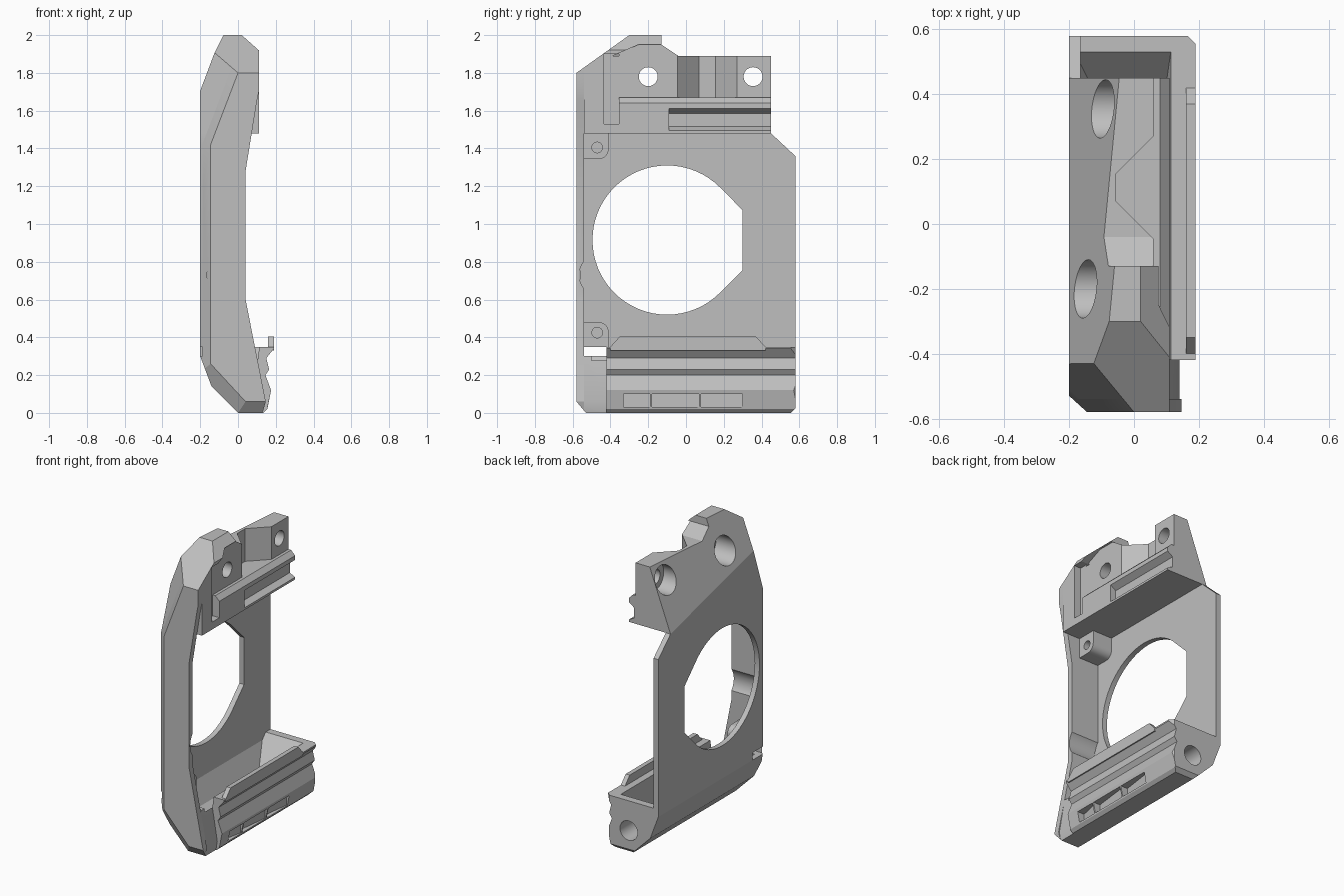
import bpy, bmesh, math
from mathutils import Vector

if "Cube" in bpy.data.objects:
    bpy.data.objects.remove(bpy.data.objects["Cube"])

grey = bpy.data.materials.new("plain grey")
grey.use_nodes = True
COLOUR = (0.52, 0.52, 0.52, 1)
grey.diffuse_color = COLOUR
grey.node_tree.nodes["Principled BSDF"].inputs["Base Color"].default_value = COLOUR


def new_object(name, bm):
    bmesh.ops.recalc_face_normals(bm, faces=bm.faces)
    mesh = bpy.data.meshes.new(name)
    bm.to_mesh(mesh)
    bm.free()
    mesh.materials.append(grey)
    obj = bpy.data.objects.new(name, mesh)
    bpy.context.collection.objects.link(obj)
    return obj


def prism(name, axis, pts, lo, hi):
    """Extrude a flat outline along one axis."""
    place = {"x": lambda p, t: (t, p[0], p[1]),
             "y": lambda p, t: (p[0], t, p[1]),
             "z": lambda p, t: (p[0], p[1], t)}[axis]
    bm = bmesh.new()
    face = bm.faces.new([bm.verts.new(place(p, lo)) for p in pts])
    top = bmesh.ops.extrude_face_region(bm, geom=[face])["geom"]
    shift = Vector(place((0, 0), hi - lo))
    bmesh.ops.translate(bm, vec=shift, verts=[v for v in top if isinstance(v, bmesh.types.BMVert)])
    return new_object(name, bm)


def rect(a0, a1, b0, b1):
    return [(a0, b0), (a1, b0), (a1, b1), (a0, b1)]


def arc(a, b, r, start, end, steps):
    angles = [math.radians(start + (end - start) * i / steps) for i in range(steps + 1)]
    return [(a + r * math.cos(t), b + r * math.sin(t)) for t in angles]


def rod(axis, a, b, r, lo, hi):
    return prism("rod", axis, arc(a, b, r, 0, 352.5, 47), lo, hi)


def chop(obj, point, normal):
    """Slice off everything on the normal side of a plane."""
    bm = bmesh.new()
    bm.from_mesh(obj.data)
    cut = bmesh.ops.bisect_plane(bm, geom=bm.verts[:] + bm.edges[:] + bm.faces[:],
                                 plane_co=point, plane_no=normal, clear_outer=True)
    edges = [e for e in cut["geom_cut"] if isinstance(e, bmesh.types.BMEdge)]
    bmesh.ops.contextual_create(bm, geom=edges)
    bmesh.ops.recalc_face_normals(bm, faces=bm.faces)
    bm.to_mesh(obj.data)
    bm.free()


def chop_through(obj, a, b, c):
    """Slice with a plane through three points, keeping the middle of the model."""
    a, b, c = Vector(a), Vector(b), Vector(c)
    n = (b - a).cross(c - a)
    chop(obj, a, n if n.dot(a - Vector((0, 0, 1))) > 0 else -n)


def combine(obj, operation, others, keep=False):
    for other in others:
        mod = obj.modifiers.new("combine", "BOOLEAN")
        mod.operation, mod.solver, mod.object = operation, "EXACT", other
    bpy.context.view_layer.update()
    graph = bpy.context.evaluated_depsgraph_get()
    mesh = bpy.data.meshes.new_from_object(obj.evaluated_get(graph))
    obj.modifiers.clear()
    obj.data = mesh
    if not keep:
        for other in others:
            bpy.data.objects.remove(other)


# Faceted outer envelope that trims every part
envelope = prism("envelope", "z", rect(-0.2, 0.19, -0.58, 0.58), 0, 2)
chop_through(envelope, (-0.2, -0.41, 1.7), (-0.2, 0.45, 1.48), (-0.06, -0.13, 2))
chop_through(envelope, (-0.2, -0.53, 1.42), (-0.145, -0.58, 1.42), (0, -0.58, 1.8))
chop_through(envelope, (-0.145, -0.58, 0.26), (0.04, -0.58, 0.06), (0, -0.53, 0))
for point, normal in [((-0.2, 0, 0.3), (-0.16, 0, -0.06)),
                      ((0, 0, 0), (-1, 0, -1)),
                      ((0, -0.58, 1.8), (0, -0.2, 0.28)),
                      ((-0.2, -0.53, 0), (-0.05, -0.055, 0)),
                      ((0, -0.58, 0.06), (0, -0.06, -0.05)),
                      ((0.02, 0, 2), (0.08, 0, 0.09)),
                      ((0.19, 0.555, 0), (1, 1, 0)),
                      ((0, 0.58, 0.025), (0, 1, -1))]:
    chop(envelope, point, normal)

# Side plate with a round opening flattened towards the back
side_plate = prism("side_plate", "x", [(-0.54, 0.35), (0.6, 0.35), (0.6, 1.34), (0.45, 1.48), (-0.54, 1.48)],
                   -0.3, -0.165)
opening = arc(-0.1, 0.915, 0.395, 45, 315, 48) + [(0.3, 0.757), (0.3, 1.073)]
combine(side_plate, "DIFFERENCE", [prism("opening", "x", opening, -0.4, 0)])

# Front wall with a waisted inner edge and a shallow scallop
front_wall = prism("front_wall", "y", [(-0.3, -0.1), (0.13, -0.1), (0.13, 0), (0.147, 0.06), (0.04, 0.6), (0.04, 1.28),
                                       (0.1, 1.65), (0.11, 1.7), (0.11, 2.1), (-0.3, 2.1)], -0.7, -0.54)
combine(front_wall, "DIFFERENCE", [rod("x", -0.45, 0.73, 0.115, -0.165, 0.2)])

# Upper block: stepped body, raised front cap and neck
upper_block = prism("upper_block", "y", [(-0.3, 1.48), (0.11, 1.48), (0.11, 1.64), (0.08, 1.67), (0.06, 1.67),
                                         (0.06, 1.89), (-0.3, 1.89)], -0.54, 0.45)
cap = prism("cap", "x", [(-0.54, 1.48), (-0.435, 1.48), (-0.435, 1.87), (-0.25, 1.95), (-0.13, 1.95),
                         (-0.13, 2.1), (-0.54, 2.1)], -0.3, 0.11)
neck = prism("neck", "x", [(-0.54, 1.8), (-0.04, 1.8), (-0.04, 1.89), (-0.13, 1.95), (-0.13, 1.97), (-0.54, 1.97)],
             -0.3, 0.06)
combine(upper_block, "UNION", [cap, neck])
cutters = [
    prism("channel", "x", rect(-0.435, -0.355, 1.53, 1.9), 0.06, 0.3),
    prism("notch", "z", [(0.075, 0.285), (-0.055, 0.155), (-0.055, 0.07), (0.075, -0.06)], 1.67, 2.1),
    prism("rail_groove", "y", [(0.13, 1.625), (0.07, 1.585), (0.07, 1.515), (0.13, 1.485)], -0.09, 0.6)]
for y in (-0.2, 0.355):
    cutters += [rod("x", y, 1.78, 0.05, -0.4, 0.3), rod("x", y, 1.78, 0.09, -0.4, -0.02)]
combine(upper_block, "DIFFERENCE", cutters)

# Lower block: ridged rail, plain front end and a lip, hollowed as a trough
lower_block = prism("lower_block", "y", [(-0.3, -0.1), (0.135, -0.1), (0.135, 0), (0.155, 0.02), (0.175, 0.12),
                                         (0.145, 0.2), (0.165, 0.23), (0.15, 0.29), (0.19, 0.34), (0.19, 0.35),
                                         (-0.3, 0.35)], -0.42, 0.7)
front_end = prism("front_end", "y", [(-0.3, -0.1), (0.13, -0.1), (0.13, 0), (0.14, 0.06), (0.1, 0.3), (-0.3, 0.3)],
                  -0.54, -0.4)
lip = prism("lip", "x", [(-0.4, 0.33), (0.42, 0.33), (0.42, 0.35), (0.37, 0.405), (-0.35, 0.405), (-0.4, 0.35)],
            0.16, 0.19)
combine(lower_block, "UNION", [front_end, lip])
trough = prism("trough", "y", [(-0.165, 0.4), (-0.165, 0.31), (-0.1, 0.17), (0, 0.1), (0.08, 0.1), (0.12, 0.4)],
               -0.5, 0.6)
chop(trough, (0, 0.3, 0.1), (0, 0.25, -0.23))
cutters = [trough, rod("y", 0.02, 0.15, 0.065, 0.42, 0.7)]
for start, end in [(-0.33, -0.19), (-0.18, 0.07), (0.08, 0.3)]:
    cutters.append(prism("pocket", "z", [(0.2, start), (0.2, end), (0.15, end), (0.12, start)], 0.03, 0.1))
combine(lower_block, "DIFFERENCE", cutters)

# Screw bosses against the front wall, each with one rounded corner
bosses = []
for name, low, high, hole, flip in [("upper_boss", 1.345, 1.48, 1.405, 1), ("lower_boss", 0.35, 0.48, 0.425, -1)]:
    corner = low + 0.05 if flip > 0 else high - 0.05
    base, tip = (high, low) if flip > 0 else (low, high)
    outline = [(-0.54, tip)] + arc(-0.46, corner, 0.05, -90 * flip, 0, 8) + [(-0.41, base), (-0.54, base)]
    boss = prism(name, "x", outline, -0.165, -0.02)
    combine(boss, "DIFFERENCE", [rod("x", -0.47, hole, 0.028, -0.12, 0.1)])
    bosses.append(boss)

# Trim to the envelope and shade
for part in (side_plate, front_wall, upper_block, lower_block):
    combine(part, "INTERSECT", [envelope], keep=True)
bpy.data.objects.remove(envelope)
for part in [side_plate, front_wall, upper_block, lower_block] + bosses:
    bpy.ops.object.select_all(action="DESELECT")
    part.select_set(True)
    bpy.context.view_layer.objects.active = part
    bpy.ops.object.shade_smooth_by_angle(angle=math.radians(20))
